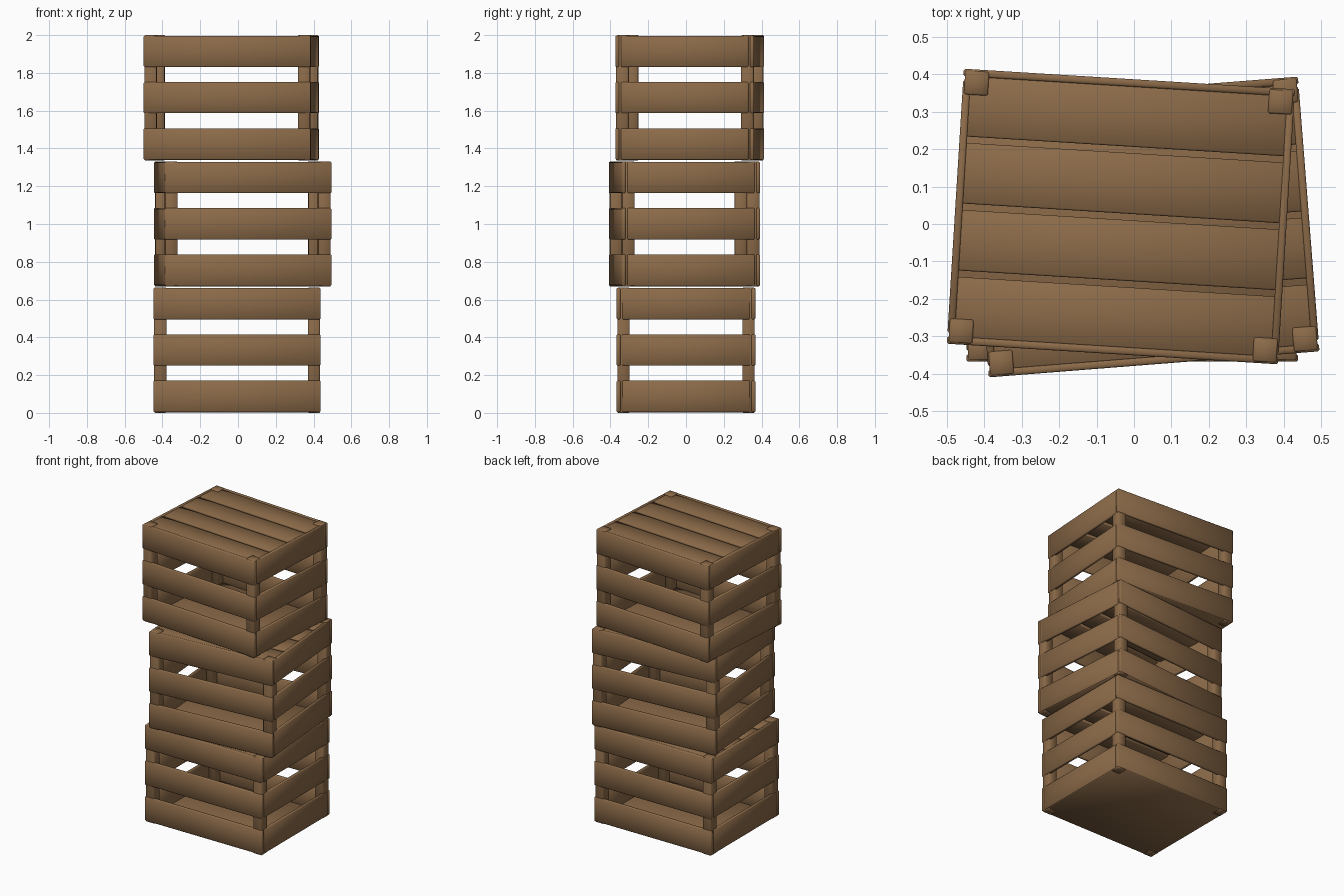
import bpy
import bmesh
from math import radians
from mathutils import Matrix, Vector

cube = bpy.data.objects.get("Cube")
if cube:
    bpy.data.objects.remove(cube, do_unlink=True)

# One wood colour
wood = bpy.data.materials.new("brown_wood")
wood.use_nodes = True
colour = (0.26, 0.145, 0.066, 1)
wood.diffuse_color = colour
bsdf = wood.node_tree.nodes["Principled BSDF"]
bsdf.inputs["Base Color"].default_value = colour
bsdf.inputs["Roughness"].default_value = 0.8

WIDTH, DEPTH, HEIGHT = 0.885, 0.735, 0.664
POST, SLAT, THICK = 0.064, 0.165, 0.02


def plank(name, size, centre, place):
    """Slightly bevelled, softly shaded board."""
    bm = bmesh.new()
    bmesh.ops.create_cube(bm, size=1)
    bmesh.ops.scale(bm, vec=Vector(size), verts=bm.verts)
    bmesh.ops.bevel(bm, geom=bm.edges[:], offset=0.004, segments=1, affect='EDGES')
    bmesh.ops.translate(bm, vec=Vector(centre), verts=bm.verts)
    for face in bm.faces:
        face.smooth = True
    mesh = bpy.data.meshes.new(name)
    bm.to_mesh(mesh)
    bm.free()
    mesh.materials.append(wood)
    obj = bpy.data.objects.new(name, mesh)
    obj.matrix_world = place
    bpy.context.collection.objects.link(obj)


def crate(label, x, y, z, angle):
    place = Matrix.Translation((x, y, z)) @ Matrix.Rotation(radians(angle), 4, 'Z')

    # Corner posts, just inside the outer faces of the slats
    for sx, end in ((-1, "right"), (1, "left")):
        for sy, side in ((-1, "front"), (1, "back")):
            plank(f"{label}_{side}_{end}_post", (POST, POST, HEIGHT),
                  (sx * (WIDTH / 2 - POST / 2 - 0.004),
                   sy * (DEPTH / 2 - POST / 2 - 0.004), HEIGHT / 2), place)

    # Three slats on each wall
    for row in range(3):
        height = 0.088 + row * 0.245
        for s, wall in ((-1, "front"), (1, "back")):
            plank(f"{label}_{wall}_slat_{row + 1}", (WIDTH, THICK, SLAT),
                  (0, s * (DEPTH - THICK) / 2, height), place)
        for s, wall in ((-1, "right"), (1, "left")):
            plank(f"{label}_{wall}_slat_{row + 1}", (THICK, DEPTH - 0.06, SLAT),
                  (s * (WIDTH - THICK) / 2, 0, height), place)

    # Lid boards and solid floor
    for i in range(4):
        plank(f"{label}_lid_board_{i + 1}", (WIDTH - 0.03, 0.162, THICK),
              (0, (i - 1.5) * 0.179, HEIGHT - 0.017), place)
    plank(f"{label}_floor", (WIDTH - 0.012, DEPTH - 0.012, THICK),
          (0, 0, 0.012), place)


crate("bottom_crate", -0.005, 0, 0, 0)
crate("middle_crate", 0.025, -0.008, 0.668, 4.5)
crate("top_crate", -0.035, 0.02, 1.336, -3.55)
